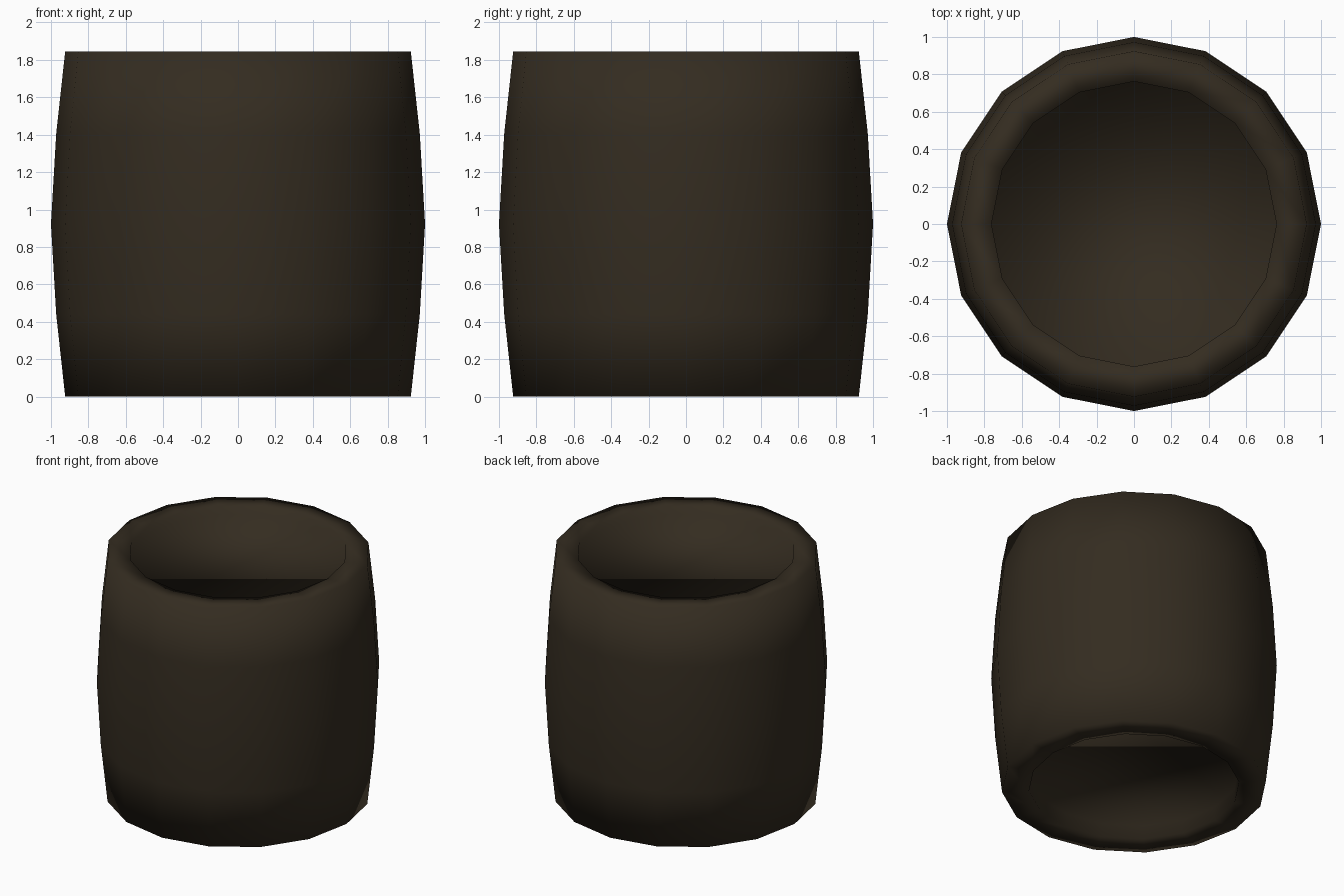
import bpy, bmesh, math

if "Cube" in bpy.data.objects:
    bpy.data.objects.remove(bpy.data.objects["Cube"])

SIDES = 16
H = 1.845
TOP_RECESS = 0.06
BOTTOM_RECESS = 0.105

# dark wood colour
wood = bpy.data.materials.new("dark_wood")
wood.diffuse_color = (0.034, 0.025, 0.0145, 1)
wood.use_nodes = True
wood.node_tree.nodes["Principled BSDF"].inputs["Base Color"].default_value = wood.diffuse_color

# profile (radius, height): bottom lid edge, rim, bulging staves, rim, top lid edge
profile = [(0.735, BOTTOM_RECESS), (0.735, 0.0), (0.924, 0.0), (0.972, 0.44),
           (1.0, H / 2),
           (0.972, H - 0.44), (0.924, H), (0.762, H), (0.762, H - TOP_RECESS)]

bm = bmesh.new()
rings = []
for r, z in profile:
    rings.append([bm.verts.new((r * math.cos(2 * math.pi * i / SIDES),
                                r * math.sin(2 * math.pi * i / SIDES), z))
                  for i in range(SIDES)])

# wall and rim bands
for a, b in zip(rings, rings[1:]):
    for i in range(SIDES):
        j = (i + 1) % SIDES
        bm.faces.new((a[i], a[j], b[j], b[i]))

# recessed lids
bm.faces.new(rings[0][::-1])
bm.faces.new(rings[-1])
bmesh.ops.recalc_face_normals(bm, faces=bm.faces)
for f in bm.faces:
    f.smooth = True  # smooth all over, including the rims

mesh = bpy.data.meshes.new("barrel")
bm.to_mesh(mesh)
bm.free()
mesh.materials.append(wood)
barrel = bpy.data.objects.new("barrel", mesh)
bpy.context.collection.objects.link(barrel)
